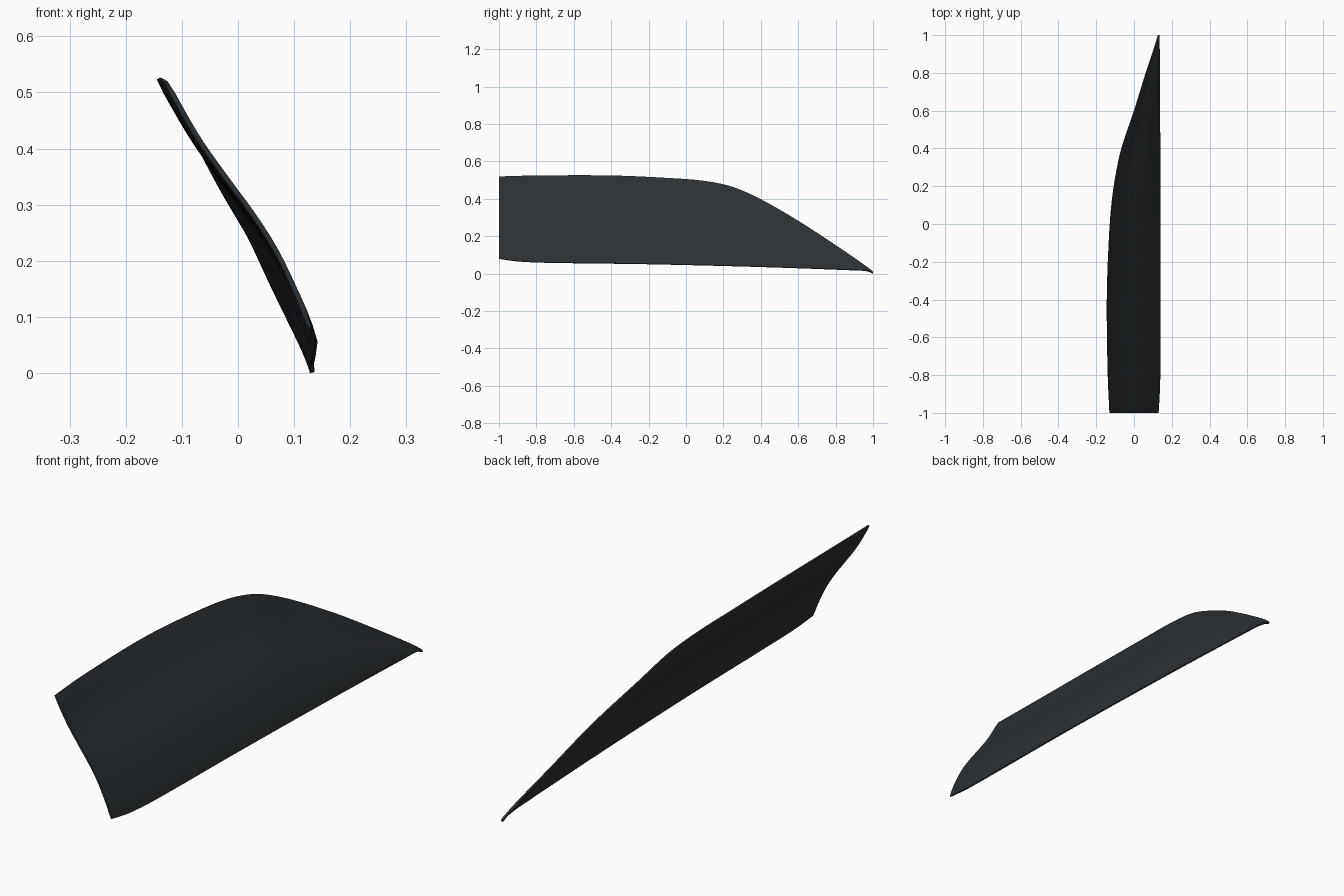
import bpy, bmesh
from mathutils import Vector

if "Cube" in bpy.data.objects:
    bpy.data.objects.remove(bpy.data.objects["Cube"])


def interp(table, x, col):
    """Smooth (Catmull-style) interpolation of one column of a small table."""
    n = len(table)

    def slope(i):
        a, b = table[max(i - 1, 0)], table[min(i + 1, n - 1)]
        return (b[col] - a[col]) / (b[0] - a[0])
    i = 0
    while i < n - 2 and x > table[i + 1][0]:
        i += 1
    p, q = table[i], table[i + 1]
    h = q[0] - p[0]
    t = (x - p[0]) / h
    return ((2*t**3 - 3*t*t + 1) * p[col] + (t**3 - 2*t*t + t) * h * slope(i)
            + (3*t*t - 2*t**3) * q[col] + (t**3 - t*t) * h * slope(i + 1))


# Edge curves: y, x, z
lower = [(-1, .128, .084), (-.9, .134, .070), (-.75, .138, .063), (-.2, .139, .055),
         (.4, .137, .040), (.9, .134, .022), (.97, .132, .017), (1, .132, .004)]
upper = [(-1, -.128, .522), (-.8, -.137, .527), (-.4, -.142, .527), (-.1, -.132, .514),
         (.1, -.118, .498), (.25, -.097, .466), (.4, -.065, .400), (.6, .002, .285),
         (.8, .064, .155), (.95, .114, .052), (1, .130, .014)]
# Camber across the blade: fraction from lower edge, bulge as part of chord
camber = [(0, 0), (.12, .020), (.3, .034), (.45, .028), (.6, .012), (.78, -.003), (1, 0)]

ROWS, COLS, HALF = 60, 20, .0045
bm = bmesh.new()
rings = []
for r in range(ROWS + 1):
    s = r / ROWS
    y = -1 + 2 * (1 - (1 - s) ** 1.3)
    lo = Vector((interp(lower, y, 1), interp(lower, y, 2)))
    hi = Vector((interp(upper, y, 1), interp(upper, y, 2)))
    chord = hi - lo
    nrm = Vector((chord.y, -chord.x)).normalized()
    outer, inner = [], []
    for c in range(COLS + 1):
        t = c / COLS
        p = lo + chord * t + nrm * interp(camber, t, 1) * chord.length
        h = HALF * (.6 if c in (0, COLS) else 1)
        outer.append(p + nrm * h)
        inner.append(p - nrm * h)
    rings.append([bm.verts.new((p.x, y, p.y)) for p in outer + inner[::-1]])

# Skin between sections and close both ends
n = len(rings[0])
for a, b in zip(rings, rings[1:]):
    for i in range(n):
        j = (i + 1) % n
        bm.faces.new((a[i], a[j], b[j], b[i]))
for ring in (rings[0], rings[-1]):
    for i in range(COLS):
        bm.faces.new((ring[i], ring[i + 1], ring[n - 2 - i], ring[n - 1 - i]))
bmesh.ops.recalc_face_normals(bm, faces=bm.faces)
low = min(v.co.z for v in bm.verts)
for v in bm.verts:
    v.co.z -= low

mesh = bpy.data.meshes.new("curved_blade_panel")
bm.to_mesh(mesh)
bm.free()
blade = bpy.data.objects.new("curved_blade_panel", mesh)
bpy.context.collection.objects.link(blade)

# Dark finish
mat = bpy.data.materials.new("dark_composite")
mat.diffuse_color = (.025, .030, .034, 1)
mat.use_nodes = True
mat.node_tree.nodes["Principled BSDF"].inputs["Base Color"].default_value = mat.diffuse_color
mesh.materials.append(mat)

bpy.context.view_layer.objects.active = blade
blade.select_set(True)
bpy.ops.object.shade_smooth_by_angle(angle=.7)
